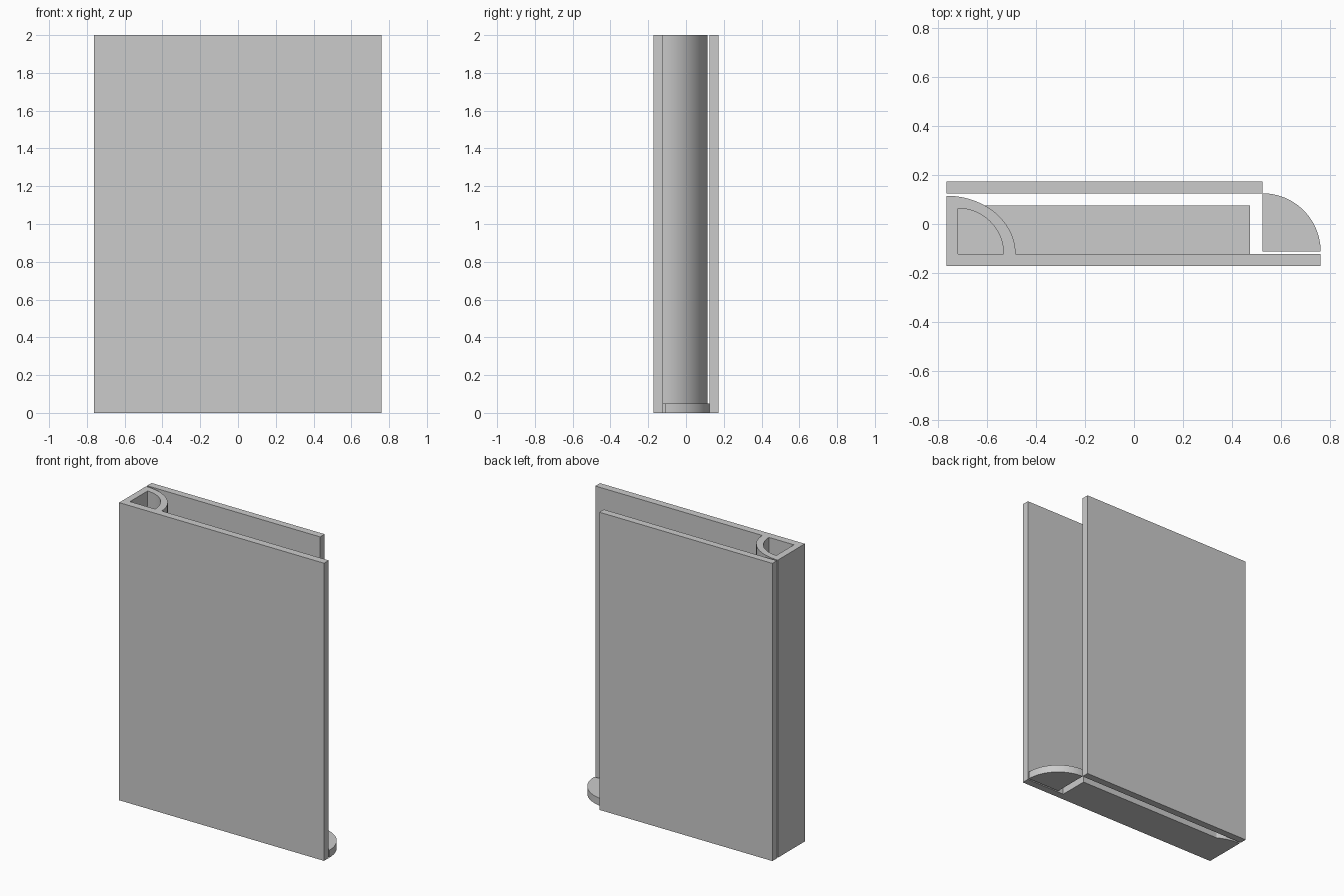
import bpy, bmesh
from math import cos, sin, pi

if "Cube" in bpy.data.objects:
    bpy.data.objects.remove(bpy.data.objects["Cube"])

H = 2.0        # overall height
T = 0.05       # floor thickness
SEG = 24       # segments per quarter arc


def prism(name, outline, z0, z1, smooth=False):
    """Extrude an anticlockwise XY outline from z0 to z1."""
    bm = bmesh.new()
    face = bm.faces.new([bm.verts.new((x, y, z0)) for x, y in outline])
    ret = bmesh.ops.extrude_face_region(bm, geom=[face])
    top = [v for v in ret["geom"] if isinstance(v, bmesh.types.BMVert)]
    bmesh.ops.translate(bm, verts=top, vec=(0, 0, z1 - z0))
    bmesh.ops.recalc_face_normals(bm, faces=bm.faces)
    mesh = bpy.data.meshes.new(name)
    bm.to_mesh(mesh)
    bm.free()
    ob = bpy.data.objects.new(name, mesh)
    bpy.context.collection.objects.link(ob)
    if smooth:
        bpy.ops.object.select_all(action='DESELECT')
        ob.select_set(True)
        bpy.context.view_layer.objects.active = ob
        bpy.ops.object.shade_smooth_by_angle()
    return ob


def slab(name, x0, x1, y0, y1, z0, z1):
    return prism(name, [(x0, y0), (x1, y0), (x1, y1), (x0, y1)], z0, z1)


def arc(cx, cy, rx, ry):
    """Quarter arc from +x to +y."""
    return [(cx + rx * cos(i / SEG * pi / 2), cy + ry * sin(i / SEG * pi / 2))
            for i in range(SEG + 1)]


# Front and back panels
slab("front_panel", -0.763, 0.76, -0.172, -0.122, 0, H)
slab("back_panel", -0.763, 0.523, 0.125, 0.173, 0, H)

# Floor strip, leaving a slot along the back panel
slab("floor", -0.763, 0.473, -0.122, 0.075, 0, T)

# Hollow quarter-round column with a flat outer wall at the left end
outer = arc(-0.763, -0.122, 0.281, 0.237)
inner = arc(-0.717, -0.122, 0.186, 0.186)
prism("hollow_column",
      outer + [(-0.763, -0.122), (-0.717, -0.122)] + inner[::-1],
      0, H, smooth=True)

# Quarter-round step at the open right end
prism("quarter_step", [(0.523, -0.112)] + arc(0.523, -0.112, 0.237, 0.237),
      0, T, smooth=True)
